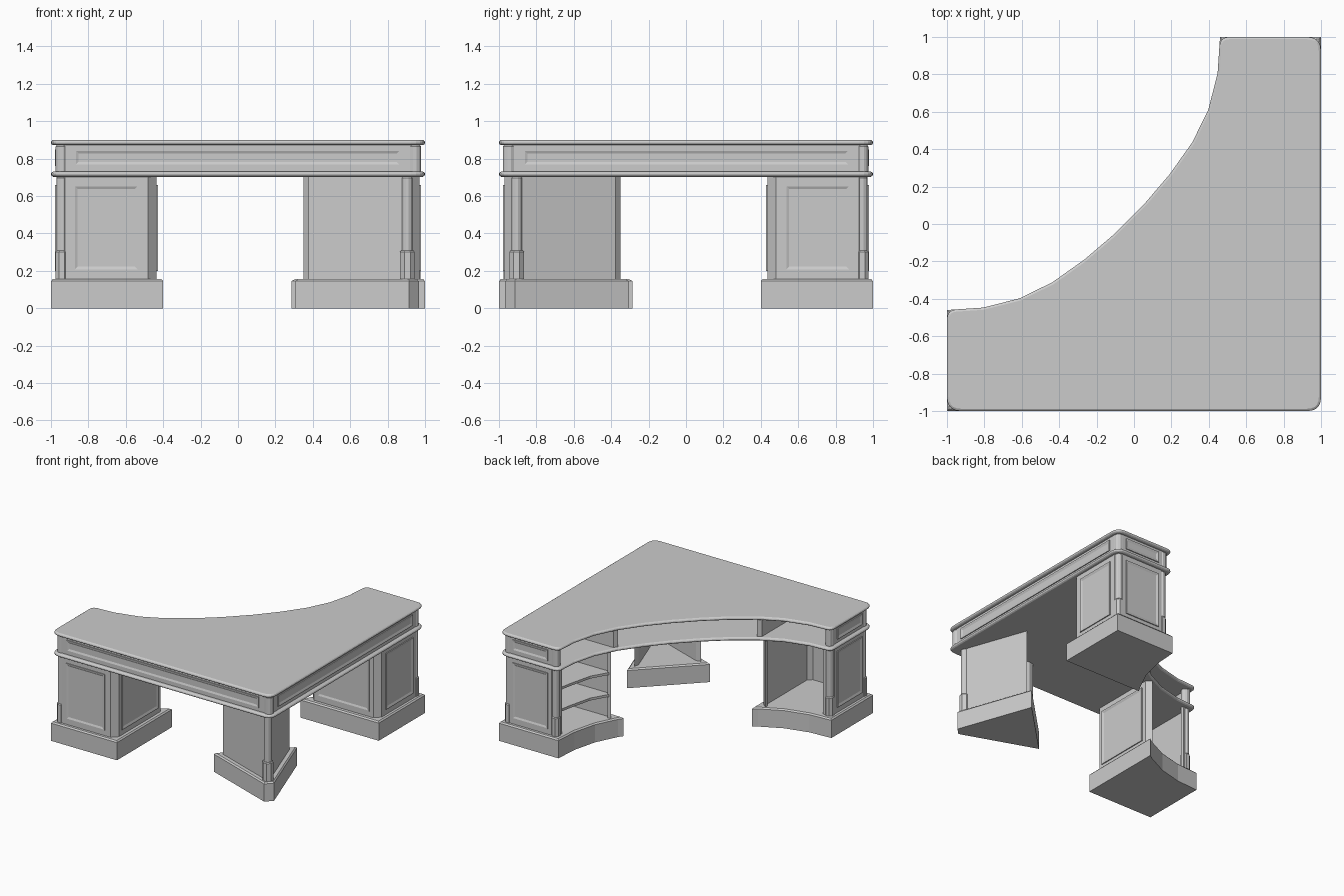
import bpy, bmesh, math
from mathutils import Vector

if "Cube" in bpy.data.objects:
    bpy.data.objects.remove(bpy.data.objects["Cube"])


def mir(pts):
    """Mirror across the desk's diagonal, keeping the winding."""
    return [(-y, -x) for x, y in reversed(pts)]


def inset(poly, d):
    out, n = [], len(poly)
    for i in range(n):
        a, b, c = (Vector(poly[(i + k) % n]) for k in (-1, 0, 1))
        e, f = (b - a).normalized(), (c - b).normalized()
        n1, n2 = Vector((-e.y, e.x)), Vector((-f.y, f.x))
        out.append(tuple(b + (n1 + n2) * d / (1 + n1.dot(n2))))
    return out


def finish(name, bm):
    bmesh.ops.recalc_face_normals(bm, faces=bm.faces)
    me = bpy.data.meshes.new(name)
    bm.to_mesh(me)
    bm.free()
    ob = bpy.data.objects.new(name, me)
    bpy.context.collection.objects.link(ob)
    return ob


def loft(name, poly, layers):
    """Solid stacked from (inset, z) layers of one outline."""
    bm = bmesh.new()
    rings = []
    for d, z in layers:
        pts = inset(poly, d) if d else poly
        rings.append([bm.verts.new((x, y, z)) for x, y in pts])
    n = len(poly)
    for r, s in zip(rings, rings[1:]):
        for i in range(n):
            j = (i + 1) % n
            bm.faces.new((r[i], r[j], s[j], s[i]))
    bm.faces.new(rings[0][::-1])
    bm.faces.new(rings[-1])
    return finish(name, bm)


def wall(name, path, rest, t, z0, z1):
    """Thick wall along path, left open along rest."""
    inner = inset(path + rest, t)[:len(path)]
    return loft(name, path + inner[::-1], [(0, z0), (0, z1)])


def column(name, x, y, r, z0, z1, sides=12):
    pts = [(x + r * math.cos((i + .5) * math.tau / sides),
            y + r * math.sin((i + .5) * math.tau / sides)) for i in range(sides)]
    return loft(name, pts, [(0, z0), (0, z1 - .008), (.006, z1)])


def panel(name, p0, p1, z0, z1):
    """Moulded frame with a sunken field, on the outward side of p0-p1."""
    p0, p1 = Vector(p0), Vector(p1)
    u = (p1 - p0).normalized()
    out = Vector((u.y, -u.x))
    length = (p1 - p0).length
    bm = bmesh.new()
    rings = []
    for d, h in ((0, -.003), (0, .008), (.008, .008), (.022, .002)):
        ring = []
        for s, z in ((d, z0 + d), (length - d, z0 + d), (length - d, z1 - d), (d, z1 - d)):
            q = p0 + u * s + out * h
            ring.append(bm.verts.new((q.x, q.y, z)))
        rings.append(ring)
    for r, s in zip(rings, rings[1:]):
        for i in range(4):
            j = (i + 1) % 4
            bm.faces.new((r[i], r[j], s[j], s[i]))
    bm.faces.new(rings[-1])
    bm.faces.new(rings[0][::-1])
    return finish(name, bm)


def fillet(a, b, c, r, seg=5):
    a, b, c = Vector(a), Vector(b), Vector(c)
    p, q = b + (a - b).normalized() * r, b + (c - b).normalized() * r
    return [tuple(p * (1 - t) ** 2 + b * 2 * t * (1 - t) + q * t * t)
            for t in (i / seg for i in range(seg + 1))]


# Desk outline: three square sides and a concave sitting edge
half = [(.447, .807), (.398, .613), (.312, .437), (.19, .265), (.055, .107)]
curve = half + mir(half)
corners = [(-1, -.46), (-1, -1), (1, -1), (1, 1), (.46, 1)]
radii = [.05, .075, .075, .075, .05]
chain = [curve[-1]] + corners + [curve[0]]
edge = []
for i, r in enumerate(radii):
    edge += fillet(chain[i], chain[i + 1], chain[i + 2], r)
outline = edge + curve

# Top and the lower moulded board
for name, z0, z1 in (("desk_top", .872, .9), ("apron_floor", .703, .731)):
    h = z1 - z0
    loft(name, outline, [(.012, z0), (.003, z0 + h * .2), (0, z0 + h * .4),
                         (0, z0 + h * .6), (.003, z0 + h * .8), (.012, z1)])

# Apron wall, open on the sitting edge
shell = inset(outline, .03)
wall("apron_wall", shell[:len(edge)], shell[len(edge):], .025, .73, .873)
panel("apron_front_panel", (-.875, -.97), (.87, -.97), .76, .85)
panel("apron_side_panel", *mir([(-.875, -.97), (.87, -.97)]), .76, .85)
column("apron_corner_post", .945, -.945, .035, .73, .873)

# End pedestals, built on the left and mirrored to the right
base = [(-1, -.46), (-1, -1), (-.4, -1), (-.4, -.286),
        (-.437, -.312), (-.613, -.398), (-.807, -.447)]
path = [(-.9, -.495), (-.925, -.5), (-.97, -.545), (-.97, -.925), (-.925, -.97),
        (-.48, -.97), (-.435, -.925), (-.435, -.385), (-.475, -.35)]
rest = [(-.613, -.43), (-.807, -.478)]
divider = [(-.45, -.96), (-.42, -.96), (-.42, -.325), (-.45, -.345)]
panels = {"front": [(-.88, -.97), (-.53, -.97)],
          "end": [(-.97, -.575), (-.97, -.895)],
          "inner": [(-.435, -.89), (-.435, -.42)]}
posts = [(-.942, -.942), (-.942, -.522)]

for side, m in (("left", lambda p: p), ("right", mir)):
    loft(side + "_plinth", m(base), [(0, 0), (0, .145), (.01, .156)])
    wall(side + "_pedestal", m(path), m(rest), .022, .155, .705)
    loft(side + "_apron_divider", m(divider), [(0, .73), (0, .873)])
    for key, p in panels.items():
        panel(f"{side}_{key}_panel", *m(p), .2, .66)
    panel(side + "_apron_end_panel", *m(panels["end"]), .76, .85)
    for i, p in enumerate(posts):
        x, y = m([p])[0]
        column(f"{side}_post_{i}", x, y, .03, .31, .705)
        column(f"{side}_post_block_{i}", x, y, .036, .155, .31, 8)
        column(f"{side}_apron_post_{i}", x, y, .034, .73, .873)

# Shelves in the right pedestal
for i, z in enumerate((.33, .51)):
    loft(f"shelf_{i}", inset(mir(path) + mir(rest), .015), [(0, z), (0, z + .02)])

# Kite-shaped corner pedestal, open towards the sitter
kite = [(.305, -.75), (.915, -.968), (.968, -.915), (.75, -.305)]
loft("corner_plinth", kite, [(0, 0), (0, .145), (.01, .156)])
wall("corner_pedestal", inset(kite, .04), [], .022, .155, .705)
column("corner_post", .905, -.905, .03, .31, .705)
column("corner_post_block", .905, -.905, .042, .155, .31, 8)
